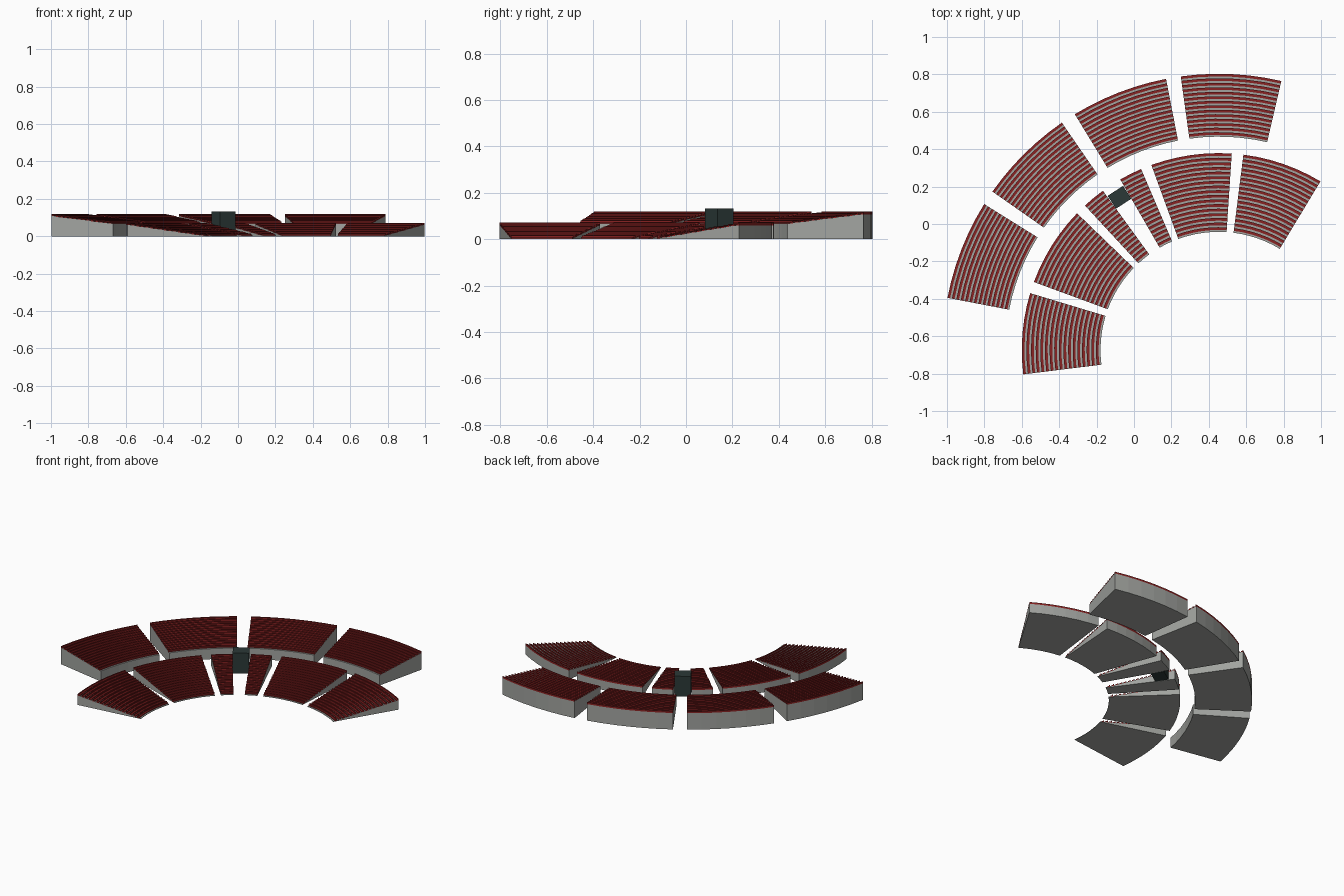
import bpy, bmesh
from math import radians, cos, sin, ceil
from mathutils import Vector, Matrix

if "Cube" in bpy.data.objects:
    bpy.data.objects.remove(bpy.data.objects["Cube"], do_unlink=True)

CENTRE = Vector((0.453, -0.674, 0))   # focus of the curved tiers
AXIS = 123                            # direction of the symmetry axis, degrees


def material(name, rgb):
    m = bpy.data.materials.new(name)
    m.use_nodes = True
    m.diffuse_color = (*rgb, 1)
    m.node_tree.nodes["Principled BSDF"].inputs["Base Color"].default_value = (*rgb, 1)
    return m


concrete = material("concrete grey", (0.36, 0.37, 0.35))
seat_red = material("seat red", (0.25, 0.016, 0.016))
booth_dark = material("dark booth", (0.024, 0.04, 0.038))


def finish(bm, name, mat):
    bmesh.ops.recalc_face_normals(bm, faces=bm.faces)
    mesh = bpy.data.meshes.new(name)
    bm.to_mesh(mesh)
    bm.free()
    mesh.materials.append(mat)
    ob = bpy.data.objects.new(name, mesh)
    bpy.context.collection.objects.link(ob)
    return ob


def sweep(bm, profile, a0, a1):
    """Sweep a closed (r, z) profile around the focus between two angles."""
    steps = max(2, ceil((a1 - a0) / 4))
    rings = []
    for i in range(steps + 1):
        a = radians(AXIS + a0 + (a1 - a0) * i / steps)
        rings.append([bm.verts.new(CENTRE + Vector((r * cos(a), r * sin(a), z)))
                      for r, z in profile])
    n = len(profile)
    for p, q in zip(rings, rings[1:]):
        for k in range(n):
            j = (k + 1) % n
            bm.faces.new((p[k], p[j], q[j], q[k]))
    bm.faces.new(rings[0])
    bm.faces.new(rings[-1])


def stand(name, r0, r1, z0, z1, rows, a0, a1):
    """One wedge of stepped concrete with a seat strip on every step."""
    pitch, rise = (r1 - r0) / rows, (z1 - z0) / (rows - 1)
    profile = [(r0, 0)]
    for i in range(rows):
        r, z = r0 + i * pitch, z0 + i * rise
        profile += [(r, z), (r + pitch, z)]
    profile.append((r1, 0))
    bm = bmesh.new()
    sweep(bm, profile, a0, a1)
    finish(bm, name + "_steps", concrete)

    # Seat base with a raised back
    bm = bmesh.new()
    for i in range(rows):
        z = z0 + i * rise
        b = r0 + (i + 1) * pitch
        f = b - pitch * 0.58
        k = b - 0.004
        sweep(bm, [(f, z), (f, z + 0.006), (k, z + 0.006),
                   (k, z + 0.012), (b, z + 0.012), (b, z)], a0, a1)
    finish(bm, name + "_seats", seat_red)


# Curved stands, mirrored about the axis
tiers = {
    "lower": ((0.632, 1.053, 0.003, 0.060, 17), [(3, 9.8), (13, 36.8), (40.2, 64.1)]),
    "upper": ((1.141, 1.477, 0.068, 0.107, 14), [(1.6, 22), (25.1, 46.1)]),
}
for tier, (dims, spans) in tiers.items():
    for i, (a, b) in enumerate(spans):
        stand(f"{tier}_stand_left_{i + 1}", *dims, -b, -a)
        stand(f"{tier}_stand_right_{i + 1}", *dims, a, b)

# Control booth standing on the ground in the central aisle
bm = bmesh.new()
bmesh.ops.create_cube(bm, size=1, matrix=Matrix.Diagonal((0.082, 0.098, 0.132, 1)))
booth = finish(bm, "booth", booth_dark)
t = radians(AXIS)
booth.location = CENTRE + Vector((0.974 * cos(t), 0.974 * sin(t), 0.066))
booth.rotation_euler.z = t
